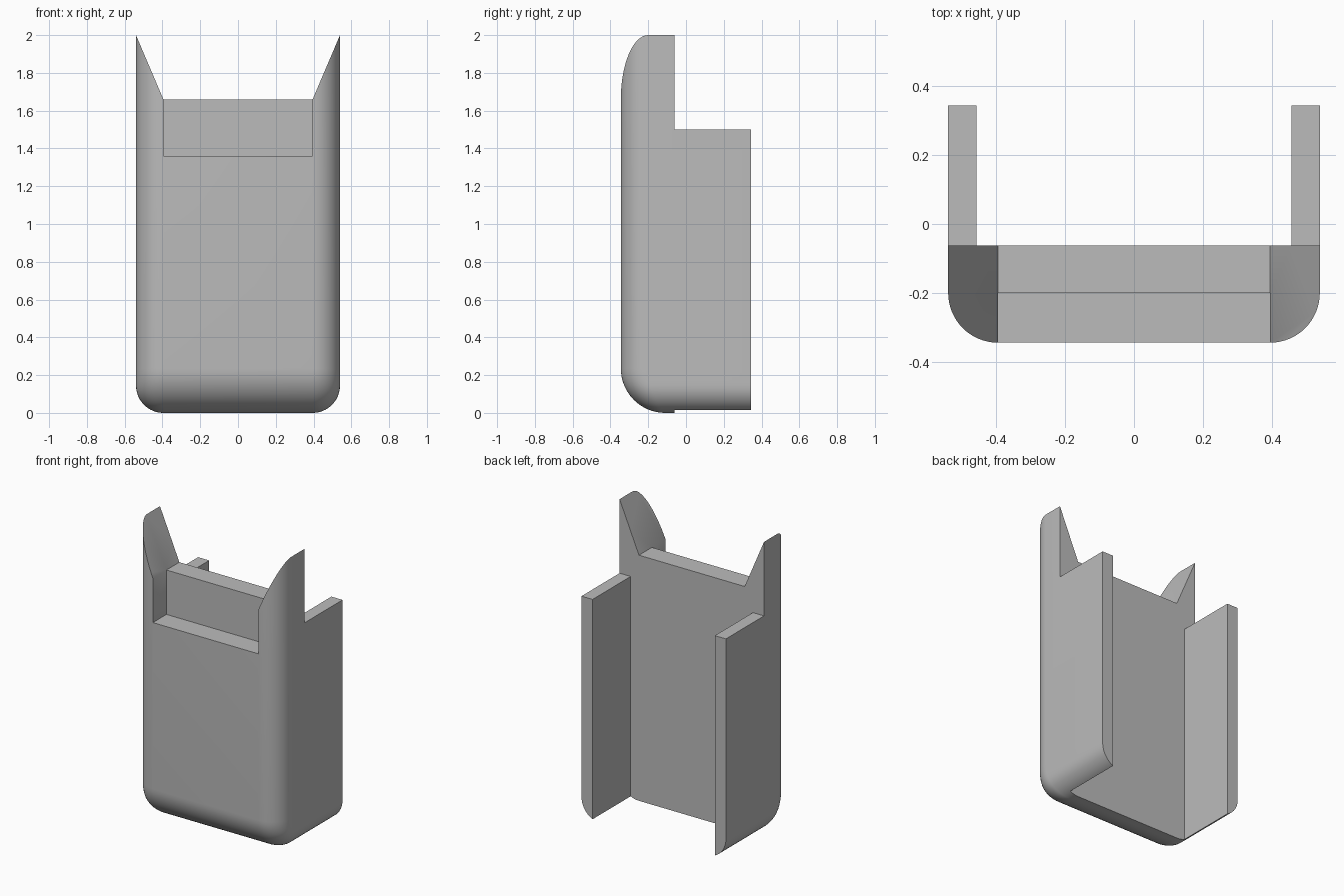
import bpy, bmesh
from math import sin, cos, pi, sqrt, radians

cube = bpy.data.objects.get("Cube")
if cube:
    bpy.data.objects.remove(cube, do_unlink=True)

# Main dimensions
HALF_W, HALF_D, HEIGHT = 0.54, 0.345, 2.0
SIDE_R, FRONT_R = 0.145, 0.235
PANEL_BACK, PANEL_FRONT = -0.062, -0.2
INNER_W = HALF_W - SIDE_R
SEG = 16

grey = bpy.data.materials.new("plain grey")
grey.use_nodes = True
grey.diffuse_color = (0.5, 0.5, 0.5, 1)
grey.node_tree.nodes["Principled BSDF"].inputs["Base Color"].default_value = (0.5, 0.5, 0.5, 1)


def make_object(name, bm):
    bmesh.ops.recalc_face_normals(bm, faces=bm.faces[:])
    mesh = bpy.data.meshes.new(name)
    bm.to_mesh(mesh)
    bm.free()
    mesh.materials.append(grey)
    obj = bpy.data.objects.new(name, mesh)
    bpy.context.collection.objects.link(obj)
    return obj


def fillet(z, r):
    """Inset of a rounded bottom edge of radius r at height z."""
    return r - sqrt(max(0, r * r - (r - z) ** 2)) if z < r else 0


def section(z):
    """Horizontal outline with both front corners rounded."""
    w = HALF_W - fillet(z, SIDE_R)
    front = -HALF_D + fillet(z, FRONT_R)
    r = max(w - INNER_W, 0.004)
    right = [(w, HALF_D)]
    for i in range(SEG + 1):
        a = pi / 2 * i / SEG
        right.append((w - r + r * cos(a), front + r - r * sin(a)))
    return [(x, y, z) for x, y in right] + [(-x, y, z) for x, y in reversed(right)]


# Rounded shell, lofted upwards from the base
bm = bmesh.new()
levels = [FRONT_R * (1 - cos(pi / 2 * i / SEG)) for i in range(SEG + 1)] + [HEIGHT]
rings = [[bm.verts.new(p) for p in section(z)] for z in levels]
for low, high in zip(rings, rings[1:]):
    for i in range(len(low)):
        j = (i + 1) % len(low)
        bm.faces.new((low[i], low[j], high[j], high[i]))
bm.faces.new(rings[0])
bm.faces.new(rings[-1])
shell = make_object("rounded_shell", bm)


def cut(name, outline, y0, y1):
    """Remove an x-z outline extruded from y0 to y1."""
    bm = bmesh.new()
    face = bm.faces.new([bm.verts.new((x, y0, z)) for x, z in outline])
    top = bmesh.ops.extrude_face_region(bm, geom=[face])
    verts = [v for v in top["geom"] if isinstance(v, bmesh.types.BMVert)]
    bmesh.ops.translate(bm, verts=verts, vec=(0, y1 - y0, 0))
    cutter = make_object(name, bm)
    cutter.hide_render = True
    mod = shell.modifiers.new(name, "BOOLEAN")
    mod.operation, mod.solver, mod.object = "DIFFERENCE", "EXACT", cutter
    bpy.context.view_layer.objects.active = shell
    bpy.ops.object.modifier_apply(modifier=name)
    bpy.data.objects.remove(cutter, do_unlink=True)


def rect(w, z0, z1):
    return [(-w, z0), (w, z0), (w, z1), (-w, z1)]


# Open channel between the rear side walls, and the step above them
cut("rear_channel", rect(0.457, -1, 3), PANEL_BACK, 1)
cut("rear_step", rect(1, 1.5, 3), PANEL_BACK, 1)

# Sloped gap between the two pointed horns
rise, k = 2.0 - 1.66, 2
wide = INNER_W + SIDE_R * k
cut("horn_gap", [(-INNER_W, 1.66), (INNER_W, 1.66), (wide, 1.66 + rise * k),
                 (-wide, 1.66 + rise * k)], -1, 1)

# Shallow recess in the upper front
cut("front_recess", rect(INNER_W, 1.36, 1.8), -1, PANEL_FRONT)

# Smooth fillets, crisp cut edges
bpy.ops.object.select_all(action="DESELECT")
shell.select_set(True)
bpy.context.view_layer.objects.active = shell
bpy.ops.object.shade_smooth_by_angle(angle=radians(30))
